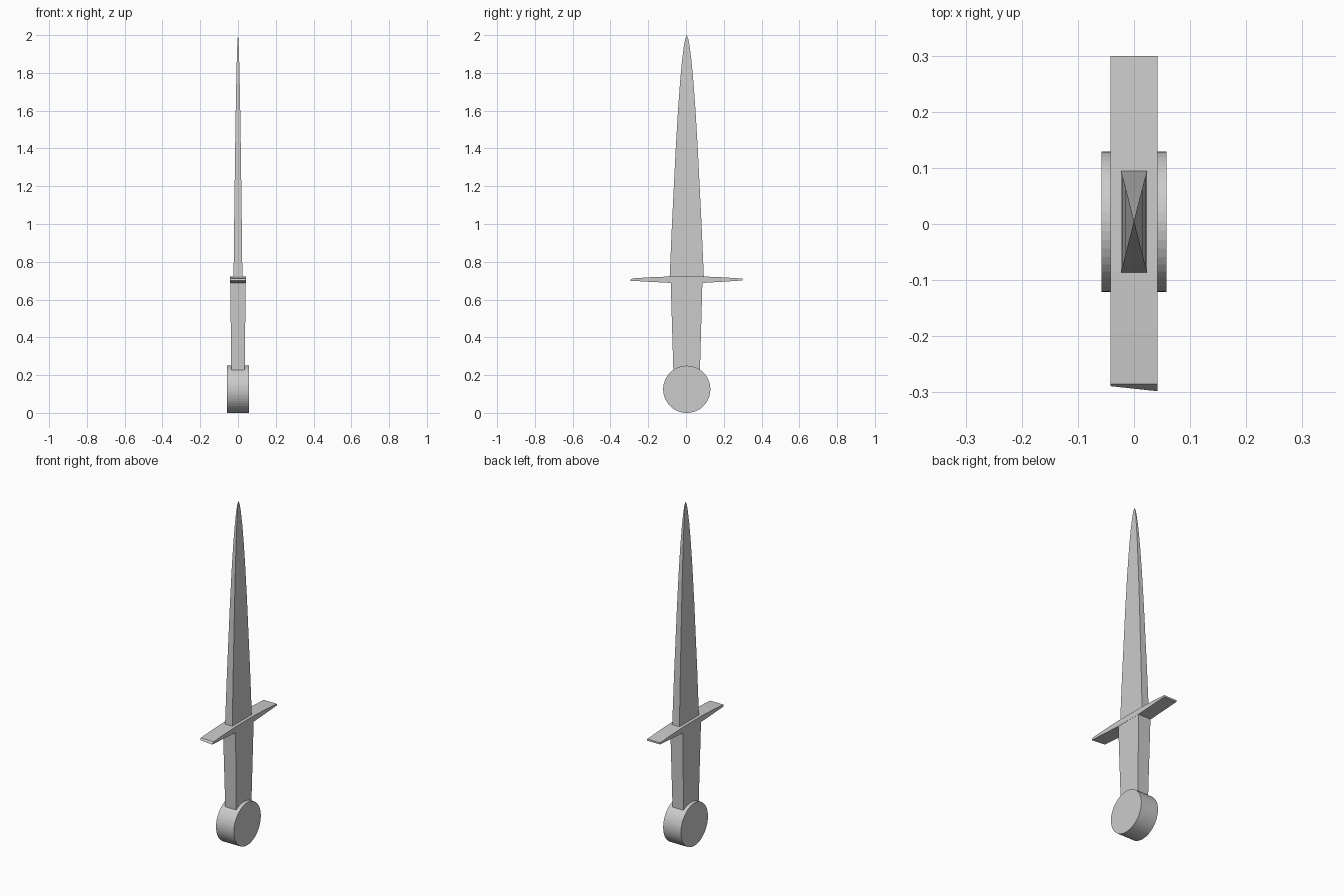
import bpy, bmesh
from math import pi
from mathutils import Matrix

if "Cube" in bpy.data.objects:
    bpy.data.objects.remove(bpy.data.objects["Cube"])


def finish(name, bm):
    bmesh.ops.recalc_face_normals(bm, faces=bm.faces)
    mesh = bpy.data.meshes.new(name)
    bm.to_mesh(mesh)
    bm.free()
    obj = bpy.data.objects.new(name, mesh)
    bpy.context.collection.objects.link(obj)
    return obj


def loft(name, sections, tip=None):
    """Skin rectangular sections (z, half thickness, y min, y max), optionally to a point."""
    bm = bmesh.new()
    rings = [[bm.verts.new(p) for p in ((-t, a, z), (t, a, z), (t, b, z), (-t, b, z))]
             for z, t, a, b in sections]
    for low, high in zip(rings, rings[1:]):
        for i in range(4):
            j = (i + 1) % 4
            bm.faces.new((low[i], low[j], high[j], high[i]))
    bm.faces.new(rings[0][::-1])
    if tip:
        point = bm.verts.new(tip)
        for i in range(4):
            bm.faces.new((rings[-1][i], rings[-1][(i + 1) % 4], point))
    else:
        bm.faces.new(rings[-1])
    return finish(name, bm)


# Blade: similar rectangles shrinking along a curve to a point
profile = [(0.705, 1.0), (1.0, 0.86), (1.2, 0.75), (1.4, 0.64), (1.6, 0.51),
           (1.75, 0.39), (1.86, 0.28), (1.94, 0.17), (1.98, 0.09)]
loft("blade", [(z, 0.0235 * s, 0.004 - 0.091 * s, 0.004 + 0.091 * s)
               for z, s in profile], tip=(0, 0.004, 2.0))

# Grip: slightly tapered bar running into the pommel
loft("grip", [(0.19, 0.035, -0.066, 0.073), (0.70, 0.041, -0.081, 0.087)])

# Crossguard: flat lens profile extruded across the sword
outline = [(-0.285, 0.712), (-0.19, 0.718), (-0.085, 0.722), (0.095, 0.722),
           (0.19, 0.718), (0.299, 0.711), (0.299, 0.701), (0.19, 0.694),
           (0.087, 0.688), (-0.08, 0.688), (-0.19, 0.694), (-0.289, 0.700)]
bm = bmesh.new()
face = bm.faces.new([bm.verts.new((-0.042, y, z)) for y, z in outline])
side = bmesh.ops.extrude_face_region(bm, geom=[face])["geom"]
moved = [v for v in side if isinstance(v, bmesh.types.BMVert)]
bmesh.ops.translate(bm, verts=moved, vec=(0.084, 0, 0))
for v in moved:
    if v.co.y < -0.28 and v.co.z < 0.705:
        v.co.y = -0.298
finish("crossguard", bm)

# Pommel: round disc lying across the sword
bm = bmesh.new()
bmesh.ops.create_cone(bm, cap_ends=True, segments=48, radius1=0.125, radius2=0.125,
                      depth=0.115,
                      matrix=Matrix.Translation((0, 0.004, 0.125)) @ Matrix.Rotation(pi / 2, 4, 'Y'))
finish("pommel", bm)
